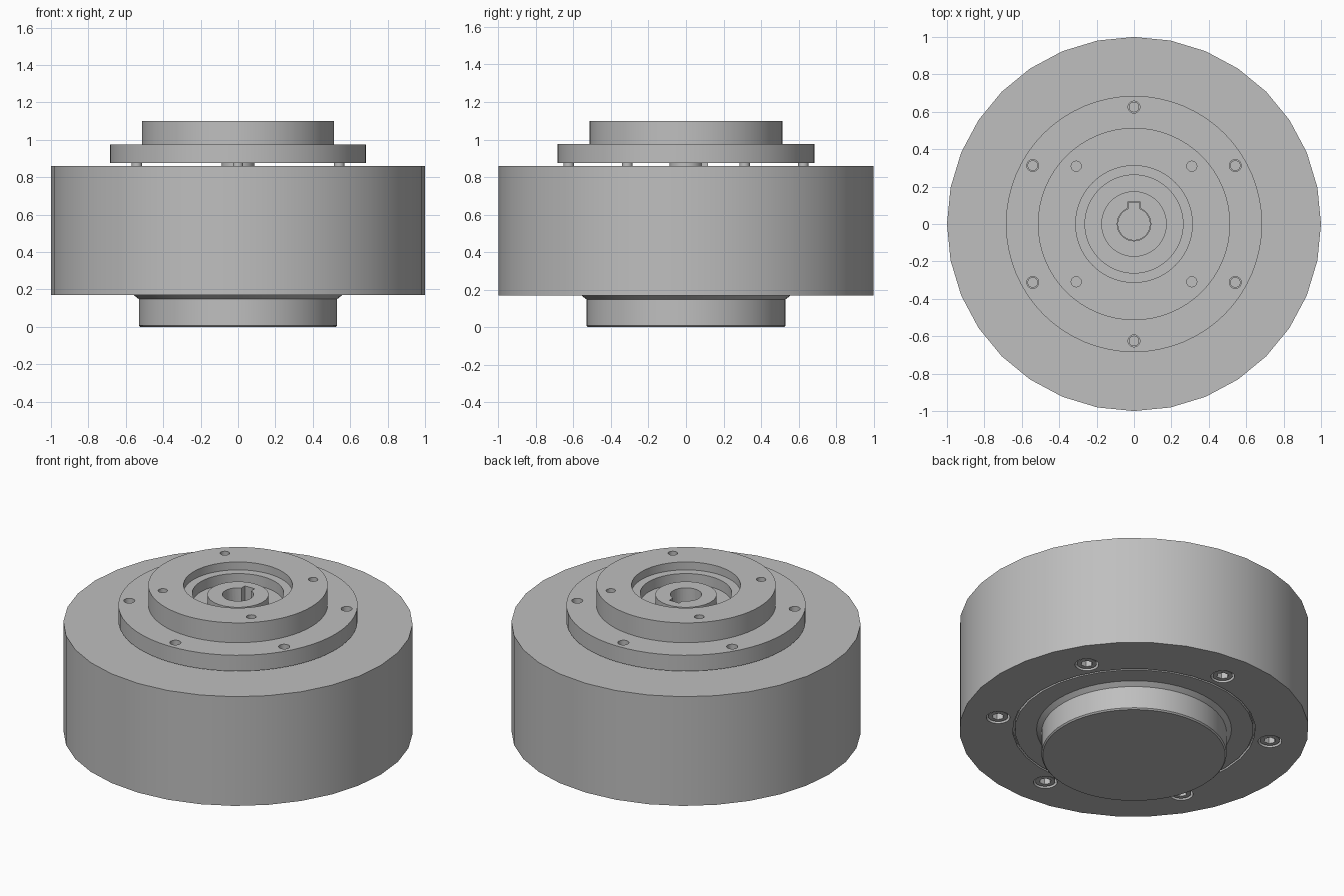
import bpy, bmesh
from math import cos, sin, pi, radians

cube = bpy.data.objects.get("Cube")
if cube:
    bpy.data.objects.remove(cube, do_unlink=True)

GREY = (0.52, 0.52, 0.52, 1)
steel = bpy.data.materials.new("steel grey")
steel.use_nodes = True
steel.diffuse_color = GREY
steel.node_tree.nodes["Principled BSDF"].inputs["Base Color"].default_value = GREY


def finish(bm, name):
    bmesh.ops.recalc_face_normals(bm, faces=bm.faces)
    mesh = bpy.data.meshes.new(name)
    bm.to_mesh(mesh)
    bm.free()
    obj = bpy.data.objects.new(name, mesh)
    bpy.context.collection.objects.link(obj)
    mesh.materials.append(steel)
    return obj


def lathe(name, profile, sides):
    """Turn a closed (radius, height) outline around the z axis."""
    bm = bmesh.new()
    verts = [bm.verts.new((r, 0, z)) for r, z in profile]
    edges = [bm.edges.new((a, b)) for a, b in zip(verts, verts[1:] + verts[:1])]
    bmesh.ops.spin(bm, geom=verts + edges, cent=(0, 0, 0), axis=(0, 0, 1),
                   angle=2 * pi, steps=sides)
    bmesh.ops.remove_doubles(bm, verts=bm.verts, dist=1e-5)
    loose = [e for e in bm.edges if not e.link_faces]
    bmesh.ops.delete(bm, geom=loose, context='EDGES')
    return finish(bm, name)


def rod(name, radius, z0, z1, sides=24, x=0, y=0):
    obj = lathe(name, [(0, z0), (radius, z0), (radius, z1), (0, z1)], sides)
    for v in obj.data.vertices:
        v.co.x += x
        v.co.y += y
    return obj


def block(name, x, y0, y1, z0, z1):
    bm = bmesh.new()
    bmesh.ops.create_cube(bm, size=1)
    for v in bm.verts:
        v.co = (v.co.x * 2 * x, y0 if v.co.y < 0 else y1, z0 if v.co.z < 0 else z1)
    return finish(bm, name)


def around(radius, count, start):
    for i in range(count):
        a = radians(start) + 2 * pi * i / count
        yield radius * cos(a), radius * sin(a)


def combine(obj, tools, operation='DIFFERENCE'):
    for tool in tools:
        mod = obj.modifiers.new("combine", 'BOOLEAN')
        mod.operation, mod.solver, mod.object = operation, 'EXACT', tool
        bpy.context.view_layer.objects.active = obj
        bpy.ops.object.modifier_apply(modifier=mod.name)
        bpy.data.objects.remove(tool, do_unlink=True)


BASE, TOP = 0.17, 0.86
FLANGE, PLATE, HUB = 0.875, 0.975, 1.10
parts = []

# Main drum with a fine circular joint and bolt pockets underneath
drum = lathe("drum_housing", [(0, BASE), (0.683, BASE), (0.683, BASE + 0.02),
             (0.695, BASE + 0.02), (0.695, BASE), (1, BASE), (1, TOP), (0, TOP)], 32)
combine(drum, [rod("pocket", 0.068, BASE - 0.1, BASE + 0.08, 24, x, y)
               for x, y in around(0.79, 6, 30)])
parts.append(drum)

# Socket head bolts inside the pockets
for x, y in around(0.79, 6, 30):
    bolt = rod("housing_bolt", 0.057, BASE + 0.006, BASE + 0.08, 24, x, y)
    combine(bolt, [rod("socket", 0.035, BASE - 0.1, BASE + 0.05, 6, x, y)])
    parts.append(bolt)

# Lower boss with a chamfered collar
parts.append(lathe("bottom_boss", [(0, 0), (0.522, 0), (0.53, 0.008), (0.53, 0.148),
                   (0.558, BASE), (0.558, BASE + 0.001), (0, BASE + 0.001)], 64))

# Stepped output flange with its recess and raised centre ring
flange = lathe("output_flange", [(0, FLANGE), (0.685, FLANGE), (0.685, PLATE),
               (0.514, PLATE), (0.514, HUB), (0.312, HUB), (0.312, 1.05),
               (0.262, 1.05), (0.262, 0.985), (0.175, 0.985), (0.175, 1.04), (0, 1.04)], 64)
holes = [rod("hole", 0.032, FLANGE - 0.1, HUB, 20, x, y) for x, y in around(0.625, 6, 30)]
holes += [rod("hole", 0.027, HUB - 0.08, HUB + 0.1, 20, x, y) for x, y in around(0.437, 4, 45)]
holes += [rod("bore", 0.09, FLANGE - 0.1, HUB + 0.1, 32),
          block("keyway", 0.034, 0, 0.118, FLANGE - 0.1, HUB + 0.1)]
combine(flange, holes)
parts.append(flange)

# Keyed shaft closing the bore from below
shaft = rod("keyed_shaft", 0.088, TOP - 0.01, FLANGE + 0.01, 32)
combine(shaft, [block("key", 0.033, 0, 0.116, TOP - 0.01, FLANGE + 0.01)], 'UNION')
parts.append(shaft)

# Dowels standing in the flange holes
for x, y in around(0.625, 6, 30):
    parts.append(rod("flange_dowel", 0.028, TOP - 0.01, PLATE - 0.06, 20, x, y))

bpy.ops.object.select_all(action='DESELECT')
for obj in parts:
    obj.select_set(True)
bpy.context.view_layer.objects.active = drum
bpy.ops.object.shade_smooth_by_angle(angle=radians(30))
